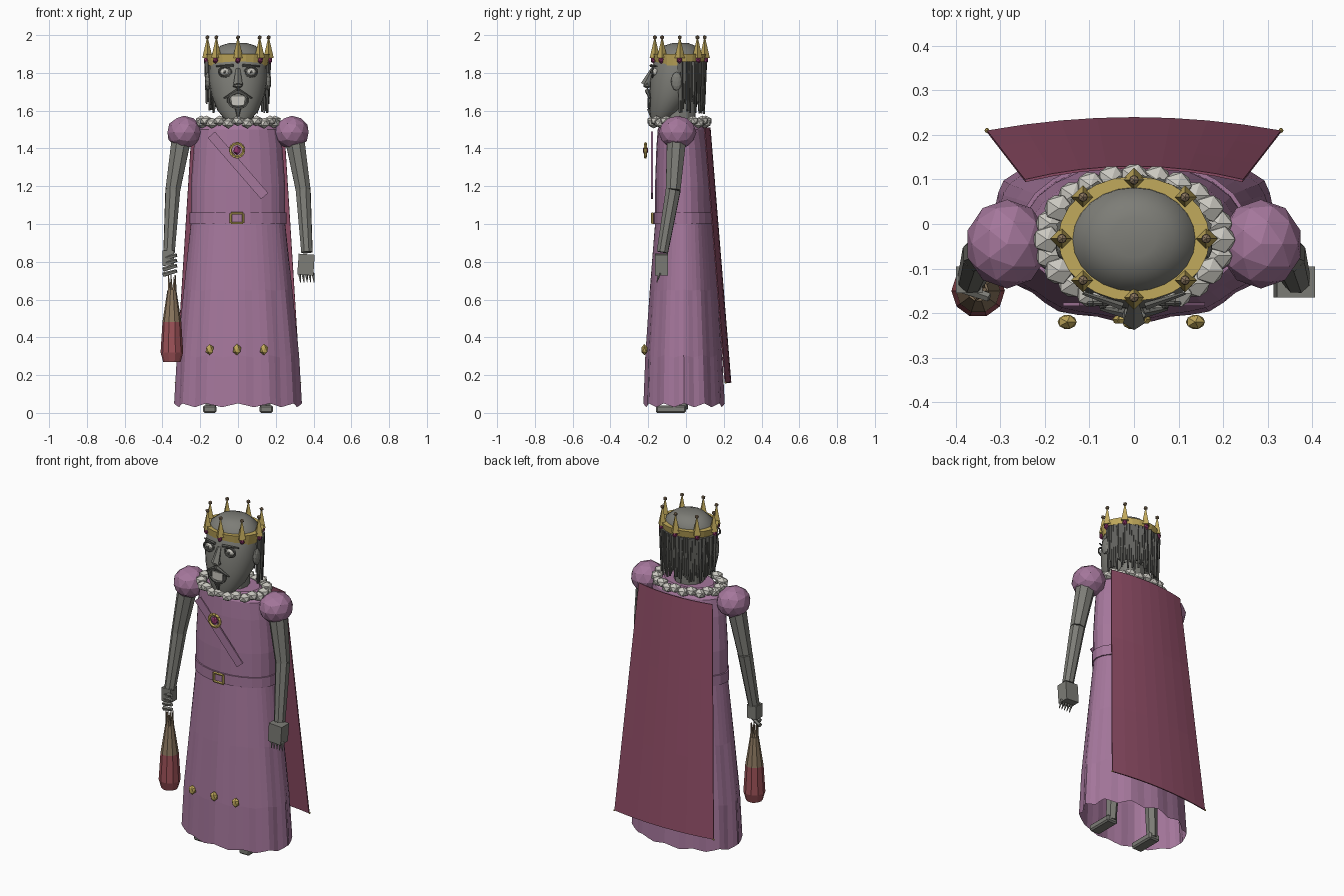
import bpy, bmesh, math, random
from math import sin, cos, pi, sqrt
from mathutils import Vector, Matrix

random.seed(4)
if "Cube" in bpy.data.objects:
    bpy.data.objects.remove(bpy.data.objects["Cube"], do_unlink=True)


def material(name, rgb):
    m = bpy.data.materials.new(name)
    m.use_nodes = True
    lin = [(c / 255) ** 2.2 for c in rgb] + [1]
    m.diffuse_color = lin
    m.node_tree.nodes["Principled BSDF"].inputs["Base Color"].default_value = lin
    return m


MAUVE = material("mauve cloth", (163, 118, 154))
WINE = material("wine cape", (142, 78, 102))
GOLD = material("gold", (192, 168, 92))
GREY = material("grey skin", (124, 124, 118))
DARK = material("dark hair", (98, 98, 94))
PALE = material("pale ruff", (200, 198, 190))
RED = material("red pouch", (155, 82, 88))
BROWN = material("brown pouch", (138, 118, 95))
GEM = material("magenta gem", (140, 55, 105))


def finish(name, bm, *mats):
    bmesh.ops.recalc_face_normals(bm, faces=bm.faces)
    me = bpy.data.meshes.new(name)
    bm.to_mesh(me)
    bm.free()
    ob = bpy.data.objects.new(name, me)
    for m in mats:
        me.materials.append(m)
    bpy.context.collection.objects.link(ob)
    return ob


def smooth(ob, angle=40):
    bpy.ops.object.select_all(action="DESELECT")
    ob.select_set(True)
    bpy.context.view_layer.objects.active = ob
    bpy.ops.object.shade_smooth_by_angle(angle=math.radians(angle))


def loft(bm, rings, n=24, cx=0, pleat=0, caps=True):
    """Skin stacked ellipses given as (z, x radius, y radius, y centre)."""
    loops = []
    for i, (z, rx, ry, cy) in enumerate(rings):
        amp = pleat * (1 - i / (len(rings) - 1))
        row = []
        for k in range(n):
            a = 2 * pi * k / n
            s = 1 + amp * cos(k * pi / 2)
            row.append(bm.verts.new((cx + rx * s * cos(a), cy + ry * s * sin(a),
                                     z + amp * 0.4 * cos(k * pi / 2))))
        loops.append(row)
    for a, b in zip(loops, loops[1:]):
        for k in range(n):
            bm.faces.new((a[k], a[(k + 1) % n], b[(k + 1) % n], b[k]))
    if caps:
        bm.faces.new(loops[0])
        bm.faces.new(loops[-1])
    return loops


def limb(bm, p0, p1, r0, r1, n=6):
    p0, p1 = Vector(p0), Vector(p1)
    d = p1 - p0
    mat = Matrix.Translation((p0 + p1) / 2) @ d.to_track_quat("Z", "Y").to_matrix().to_4x4()
    bmesh.ops.create_cone(bm, cap_ends=True, segments=n, radius1=r0, radius2=r1,
                          depth=d.length, matrix=mat)


def ball(bm, p, r, sub=1):
    r = r if isinstance(r, tuple) else (r, r, r)
    bmesh.ops.create_icosphere(bm, subdivisions=sub, radius=1,
                               matrix=Matrix.Translation(p) @ Matrix.Diagonal((*r, 1)))


def box(bm, p, size, rot=0):
    bmesh.ops.create_cube(bm, size=1, matrix=Matrix.Translation(p)
                          @ Matrix.Rotation(rot, 4, "Y") @ Matrix.Diagonal((*size, 1)))


def ring(bm, p, rx, rz, r, n=12):
    """Upright ring facing the front, made of short bars."""
    pts = [Vector(p) + Vector((rx * cos(2 * pi * k / n + pi / n), 0,
                               rz * sin(2 * pi * k / n + pi / n))) for k in range(n)]
    for k in range(n):
        limb(bm, pts[k], pts[(k + 1) % n], r, r, 5)


# Pleated skirt, bodice and belt
bm = bmesh.new()
loft(bm, [(.04, .33, .21, -.01), (.3, .318, .2, -.012), (.65, .285, .178, -.012),
          (1.0, .25, .152, -.012)], 48, pleat=.025, caps=False)
finish("skirt", bm, MAUVE)
bm = bmesh.new()
loft(bm, [(1.0, .25, .152, -.012), (1.2, .25, .15, -.014), (1.4, .235, .137, -.02),
          (1.5, .22, .125, -.025), (1.55, .15, .1, -.03)])
finish("bodice", bm, MAUVE)
bm = bmesh.new()
loft(bm, [(1.0, .258, .16, -.012), (1.06, .258, .16, -.012)])
finish("belt", bm, MAUVE)
bm = bmesh.new()
ring(bm, (-.005, -.178, 1.03), .046, .036, .007, 4)
finish("belt_buckle", bm, GOLD)

# Diagonal sash with medallion
bm = bmesh.new()
box(bm, (0, -.18, 1.31), (.43, .008, .05), math.radians(49))
finish("sash", bm, MAUVE)
bm = bmesh.new()
ring(bm, (-.005, -.215, 1.39), .036, .036, .009)
finish("medallion", bm, GOLD)
bm = bmesh.new()
ball(bm, (-.005, -.215, 1.39), (.022, .015, .025))
finish("medallion_gem", bm, GEM)

# Gown buttons
bm = bmesh.new()
for x in (-.15, -.005, .138):
    ball(bm, (x, -.22, .335), (.024, .018, .03))
finish("gown_buttons", bm, GOLD)

# Cape: a bowed sheet widening to the hem
bm = bmesh.new()
rows = []
for t in (0, .33, .67, 1):
    rows.append([bm.verts.new(((.245 + .085 * t) * u / 4,
                               .13 + .11 * t - .03 * (u / 4) ** 2, 1.51 - 1.35 * t))
                 for u in range(-4, 5)])
for a, b in zip(rows, rows[1:]):
    for k in range(8):
        bm.faces.new((a[k], a[k + 1], b[k + 1], b[k]))
cape = finish("cape", bm, WINE)
cape.modifiers.new("thickness", "SOLIDIFY").thickness = .006
bm = bmesh.new()
for s in (-1, 1):
    ball(bm, (s * .33, .21, .16), .006)
finish("cape_corner_beads", bm, GOLD)

# Ruff: ring of faceted puffs
bm = bmesh.new()
for k in range(24):
    a = 2 * pi * k / 24
    ball(bm, (.195 * cos(a), -.035 + .14 * sin(a), 1.54 + .006 * (-1) ** k),
         (.036, .034, .028))
finish("ruff", bm, PALE)

# Puffed shoulders, arms, hands, legs and shoes
for s, side in ((1, "left"), (-1, "right")):
    bm = bmesh.new()
    ball(bm, (s * .285, -.045, 1.485), (.093, .1, .088), 2)
    finish(side + "_shoulder_puff", bm, MAUVE)

    bm = bmesh.new()
    elbow, wrist = (s * .345, -.068, 1.18), (s * .365, -.125, .85)
    limb(bm, (s * .3, -.05, 1.45), elbow, .055, .042, 8)
    limb(bm, elbow, wrist, .042, .032, 8)
    finish(side + "_arm", bm, GREY)

    bm = bmesh.new()
    if s > 0:
        box(bm, (.36, -.13, .785), (.085, .07, .11), math.radians(4))
        for k in range(5):
            x = .325 + .018 * k
            limb(bm, (x, -.14, .74), (x + .006, -.155, .69), .009, .002, 5)
    else:
        box(bm, (-.37, -.125, .82), (.06, .06, .08))
        for k in range(4):
            z = .835 - .028 * k
            limb(bm, (-.395, -.14, z - .02), (-.325, -.165, z), .013, .01, 5)
    finish(side + "_hand", bm, GREY)

    bm = bmesh.new()
    limb(bm, (s * .145, -.02, .02), (s * .12, -.01, .6), .03, .045)
    finish(side + "_leg", bm, GREY)
    bm = bmesh.new()
    box(bm, (s * .15, -.08, .02), (.07, .16, .04))
    bmesh.ops.bevel(bm, geom=bm.edges[:], offset=.008, segments=1, affect="EDGES")
    finish(side + "_shoe", bm, GREY)

# Two-tone pouch hanging from the right hand
bm = bmesh.new()
loft(bm, [(.27, .046, .046, -.15), (.32, .06, .06, -.15), (.48, .05, .05, -.15),
          (.65, .024, .024, -.15)], 10, cx=-.35)
for k in range(7):
    a = 2 * pi * k / 7
    limb(bm, (-.35 + .015 * cos(a), -.15 + .015 * sin(a), .64),
         (-.35 + .02 * cos(a), -.15 + .02 * sin(a), .73), .009, .002, 4)
for f in bm.faces:
    f.material_index = int(f.calc_center_median().z > .48)
finish("pouch", bm, RED, BROWN)

# Head and neck
bm = bmesh.new()
loft(bm, [(1.555, .07, .055, -.13), (1.6, .108, .088, -.105), (1.68, .14, .118, -.075),
          (1.76, .155, .135, -.056), (1.85, .152, .13, -.042), (1.91, .135, .114, -.033),
          (1.945, .09, .08, -.033), (1.957, .05, .045, -.03)])
smooth(finish("head", bm, GREY))
bm = bmesh.new()
limb(bm, (0, -.035, 1.5), (0, -.035, 1.66), .085, .085, 12)
finish("neck", bm, GREY)

# Facial features
bm = bmesh.new()
limb(bm, (0, -.175, 1.82), (0, -.215, 1.735), .012, .026, 5)
ball(bm, (0, -.205, 1.735), (.03, .025, .018))
for s in (-1, 1):
    ball(bm, (s * .16, -.05, 1.755), (.016, .03, .05), 2)
finish("nose_and_ears", bm, GREY)
eyes, dark = bmesh.new(), bmesh.new()
for s in (-1, 1):
    ball(eyes, (s * .07, -.165, 1.805), (.026, .022, .021), 2)
    ring(dark, (s * .07, -.178, 1.805), .034, .027, .005, 10)
    ball(dark, (s * .07, -.186, 1.805), (.009, .006, .009))
    limb(dark, (s * .025, -.185, 1.838), (s * .115, -.155, 1.835), .009, .004, 5)
    # moustache
    limb(dark, (0, -.205, 1.705), (s * .075, -.19, 1.665), .014, .004, 5)
ring(dark, (0, -.195, 1.655), .052, .042, .008, 10)
limb(dark, (0, -.19, 1.61), (0, -.185, 1.565), .02, .006, 5)
finish("eyes", eyes, PALE)
finish("brows_and_beard", dark, DARK)
bm = bmesh.new()
box(bm, (0, -.192, 1.652), (.07, .009, .045))
finish("teeth", bm, PALE)

# Hair strands around the sides and back
bm = bmesh.new()
for k in range(42):
    a = math.radians(-2 + 184 * k / 41)
    grow = random.uniform(.94, 1.04)
    x, y = .16 * cos(a) * grow, -.03 + .125 * sin(a) * grow
    limb(bm, (x, y, 1.86), (x * 1.0, y, random.uniform(1.58, 1.65)), .014, .005, 5)
finish("hair", bm, DARK)

# Crown: flared band, points with beads, gems
bm = bmesh.new()
rings = loft(bm, [(1.84, .158, .13, -.035), (1.9, .17, .14, -.033),
                  (1.9, .13, .108, -.033), (1.84, .145, .12, -.035)], caps=False)
for k in range(24):
    j = (k + 1) % 24
    bm.faces.new((rings[-1][k], rings[-1][j], rings[0][j], rings[0][k]))
beads, gems = bmesh.new(), bmesh.new()
for k in range(8):
    a = k * pi / 4
    x, y = cos(a), sin(a)
    limb(bm, (.162 * x, -.033 + .132 * y, 1.88), (.162 * x, -.033 + .132 * y, 1.98),
         .027, .004, 4)
    ball(beads, (.162 * x, -.033 + .132 * y, 1.988), .012)
    ball(gems, (.168 * x, -.034 + .138 * y, 1.868), (.015, .015, .02))
finish("crown", bm, GOLD)
finish("crown_beads", beads, BROWN)
finish("crown_gems", gems, GEM)
